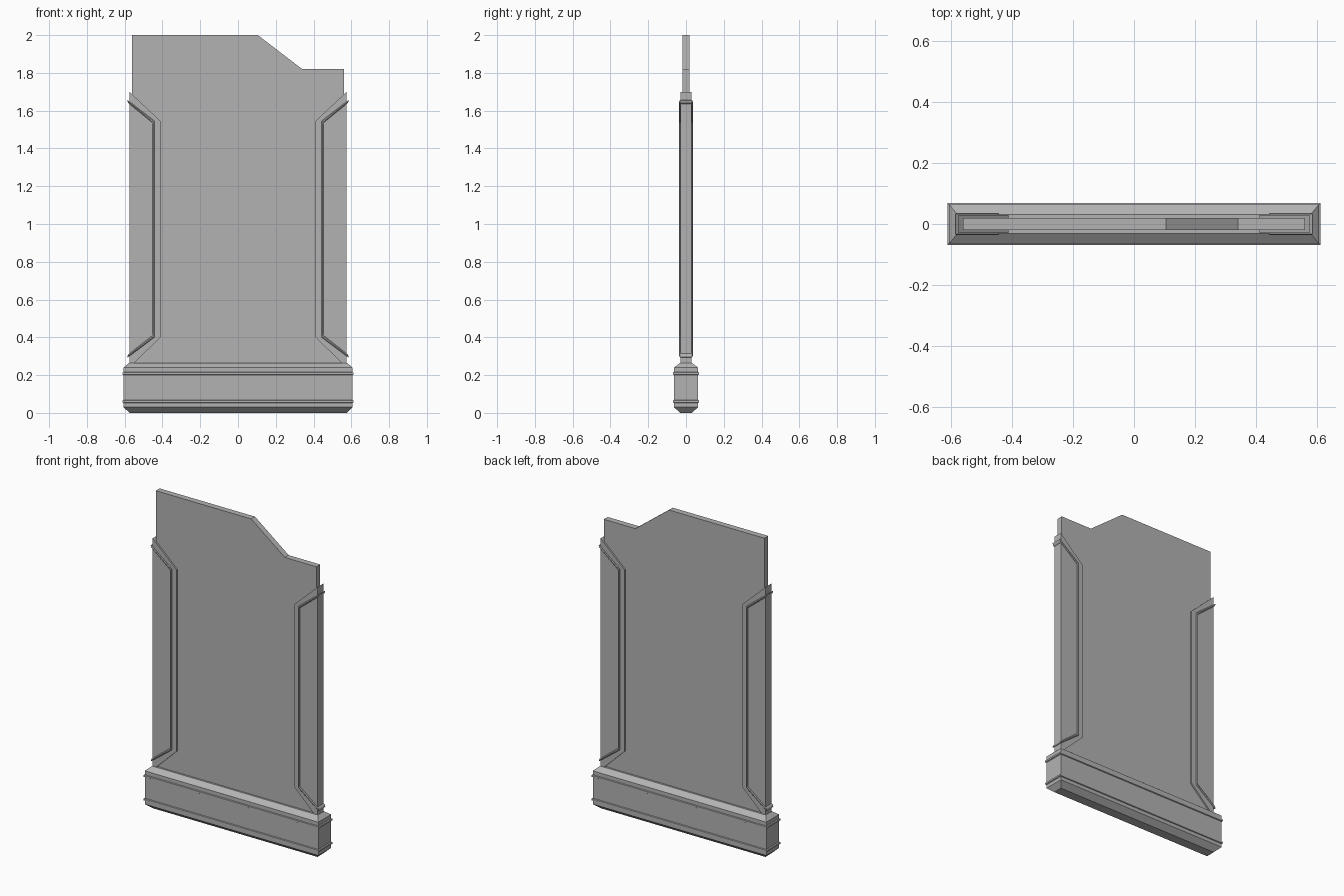
import bpy, bmesh

if "Cube" in bpy.data.objects:
    bpy.data.objects.remove(bpy.data.objects["Cube"])

grey = bpy.data.materials.new("dark_grey")
grey.diffuse_color = (0.45, 0.45, 0.45, 1)
grey.use_nodes = True
grey.node_tree.nodes["Principled BSDF"].inputs["Base Color"].default_value = grey.diffuse_color


def slab(name, outline, half):
    """Extrude an x/z outline to y = +-half."""
    bm = bmesh.new()
    face = bm.faces.new([bm.verts.new((x, -half, z)) for x, z in outline])
    ext = bmesh.ops.extrude_face_region(bm, geom=[face])
    moved = [g for g in ext["geom"] if isinstance(g, bmesh.types.BMVert)]
    bmesh.ops.translate(bm, verts=moved, vec=(0, 2 * half, 0))
    bm.faces.ensure_lookup_table()
    return finish(name, bm)


def stack(name, rings):
    """Loft rectangular rings given as (half x, half y, z)."""
    bm = bmesh.new()
    loops = [[bm.verts.new((sx * x, sy * y, z))
              for sx, sy in ((-1, -1), (1, -1), (1, 1), (-1, 1))] for x, y, z in rings]
    for a, b in zip(loops, loops[1:]):
        for i in range(4):
            j = (i + 1) % 4
            bm.faces.new((a[i], a[j], b[j], b[i]))
    bm.faces.new(loops[0])
    bm.faces.new(loops[-1])
    return finish(name, bm)


def finish(name, bm):
    bmesh.ops.recalc_face_normals(bm, faces=bm.faces)
    mesh = bpy.data.meshes.new(name)
    bm.to_mesh(mesh)
    bm.free()
    mesh.materials.append(grey)
    obj = bpy.data.objects.new(name, mesh)
    bpy.context.collection.objects.link(obj)
    return obj


# Main panel with the stepped top edge
slab("panel", [(-0.56, 0.24), (0.56, 0.24), (0.56, 1.82), (0.34, 1.82),
               (0.105, 2.0), (-0.56, 2.0)], 0.019)

# Base with chamfered top and bottom
stack("base", [(0.575, 0.03, 0), (0.605, 0.064, 0.03),
               (0.605, 0.064, 0.24), (0.578, 0.031, 0.265)])

# Thin bands around the base
for name, z in (("lower_band", 0.06), ("upper_band", 0.208)):
    stack(name, [(0.604, 0.062, z - 0.009), (0.611, 0.069, z - 0.005),
                 (0.611, 0.069, z + 0.005), (0.604, 0.062, z + 0.009)])

# Side plates and their raised, chamfered trim, left and right
for side, s in (("left", -1), ("right", 1)):
    plate = [(0.575, 0.24), (0.41, 0.40), (0.41, 1.545), (0.575, 1.70)]
    trim = [(0.583, 0.308), (0.452, 0.411), (0.452, 1.535), (0.583, 1.642),
            (0.587, 1.658), (0.441, 1.545), (0.441, 0.401), (0.587, 0.291)]
    slab(side + "_side_plate", [(s * x, z) for x, z in plate], 0.029)
    bar = slab(side + "_trim", [(s * x, z) for x, z in trim], 0.036)
    chamfer = bar.modifiers.new("chamfer", "BEVEL")
    chamfer.width = 0.004
    chamfer.segments = 1
